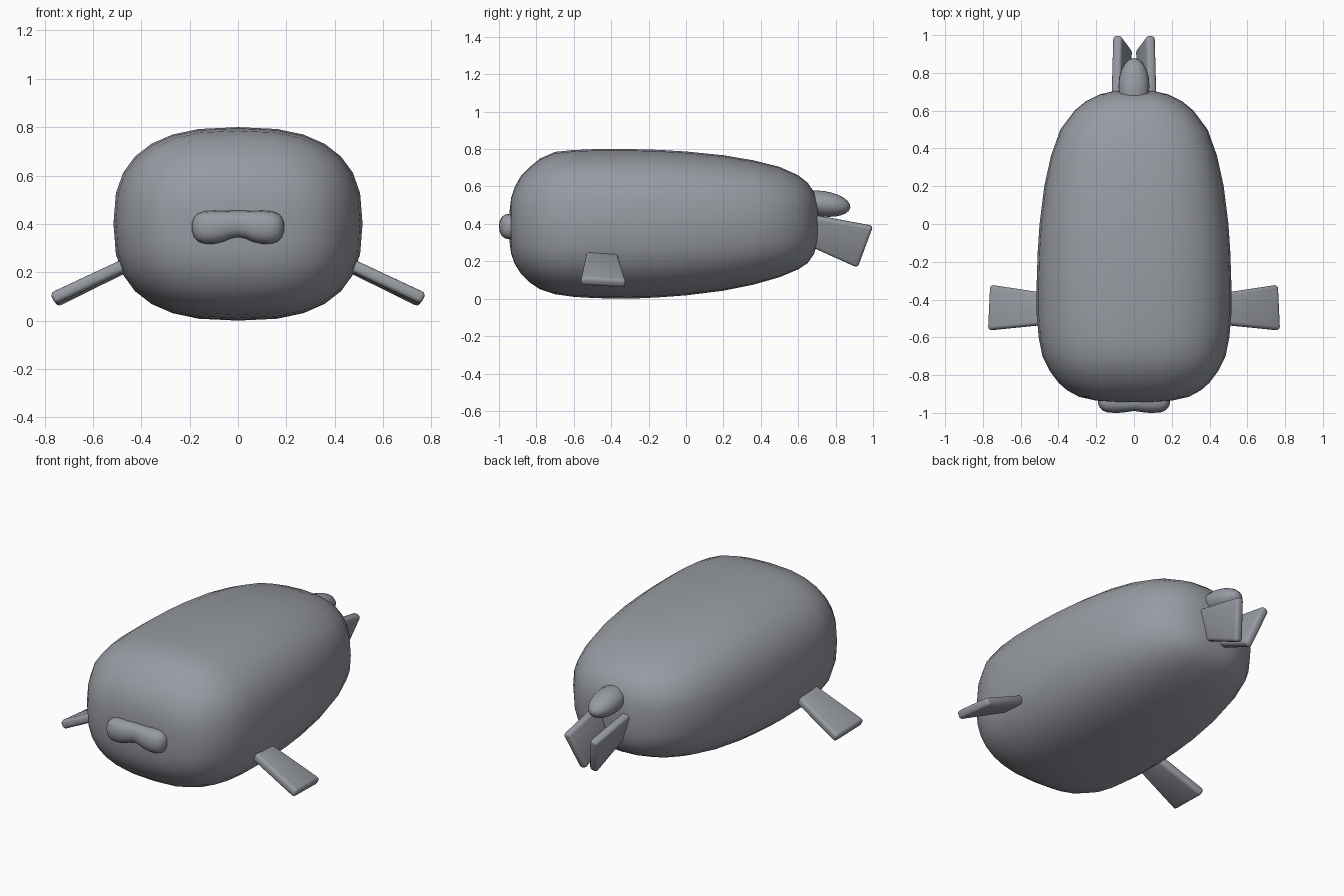
import bpy, bmesh, math
from mathutils import Vector

if "Cube" in bpy.data.objects:
    bpy.data.objects.remove(bpy.data.objects["Cube"])

grey = bpy.data.materials.new("slate grey")
grey.diffuse_color = (0.31, 0.325, 0.36, 1)
grey.use_nodes = True
grey.node_tree.nodes["Principled BSDF"].inputs["Base Color"].default_value = grey.diffuse_color


def finish(name, bm):
    bmesh.ops.recalc_face_normals(bm, faces=bm.faces)
    for f in bm.faces:
        f.smooth = True
    me = bpy.data.meshes.new(name)
    bm.to_mesh(me)
    bm.free()
    me.materials.append(grey)
    ob = bpy.data.objects.new(name, me)
    bpy.context.collection.objects.link(ob)
    return ob


def sgnpow(v, e):
    return math.copysign(abs(v) ** e, v)


def ring(n, power):
    """Unit superellipse points."""
    for i in range(n):
        t = 2 * math.pi * i / n
        yield sgnpow(math.sin(t), 2 / power), sgnpow(math.cos(t), 2 / power)


def loft(name, rings):
    """Skin a list of equal-length point rings and cap both ends."""
    bm = bmesh.new()
    vs = [[bm.verts.new(p) for p in r] for r in rings]
    n = len(vs[0])
    for a, b in zip(vs, vs[1:]):
        for i in range(n):
            j = (i + 1) % n
            bm.faces.new((a[i], a[j], b[j], b[i]))
    bm.faces.new(vs[0])
    bm.faces.new(vs[-1])
    return finish(name, bm)


def slab(name, corners, thick, side):
    """Rounded plate around four mid-plane corners, mirrored by side."""
    c = [Vector((x * side, y, z)) for x, y, z in corners]
    nrm = (c[2] - c[0]).cross(c[3] - c[1]).normalized() * thick / 2
    bm = bmesh.new()
    lo = [bm.verts.new(p - nrm) for p in c]
    hi = [bm.verts.new(p + nrm) for p in c]
    bm.faces.new(lo)
    bm.faces.new(hi)
    for i in range(4):
        j = (i + 1) % 4
        bm.faces.new((lo[i], lo[j], hi[j], hi[i]))
    bmesh.ops.recalc_face_normals(bm, faces=bm.faces)
    bmesh.ops.bevel(bm, geom=bm.edges[:], offset=0.018, segments=3,
                    profile=0.5, affect='EDGES')
    return finish(name, bm)


# Body: y, half width, bottom, top
body = [(-0.943, 0.10, 0.30, 0.47), (-0.935, 0.20, 0.24, 0.54),
        (-0.915, 0.29, 0.185, 0.60), (-0.88, 0.355, 0.13, 0.66),
        (-0.84, 0.40, 0.09, 0.70), (-0.78, 0.445, 0.05, 0.75),
        (-0.70, 0.485, 0.024, 0.785), (-0.60, 0.505, 0.010, 0.795),
        (-0.48, 0.515, 0.003, 0.80), (-0.30, 0.515, 0.0, 0.80),
        (-0.15, 0.51, 0.007, 0.796), (0.0, 0.50, 0.018, 0.787),
        (0.2, 0.475, 0.043, 0.767), (0.36, 0.44, 0.075, 0.74),
        (0.50, 0.39, 0.115, 0.705), (0.60, 0.315, 0.157, 0.66),
        (0.65, 0.255, 0.19, 0.62), (0.685, 0.185, 0.24, 0.57),
        (0.705, 0.10, 0.31, 0.49)]
loft("body", [[(u * w, y, (b + t) / 2 + v * (t - b) / 2) for u, v in ring(28, 2.6)]
              for y, w, b, t in body])

# Two-lobed muzzle: x, centre z, half height, half depth
half = [(0.0, 0.40, 0.055, 0.05), (0.03, 0.397, 0.058, 0.054), (0.065, 0.389, 0.065, 0.059),
        (0.10, 0.386, 0.069, 0.06), (0.14, 0.385, 0.067, 0.058), (0.165, 0.385, 0.058, 0.048),
        (0.18, 0.386, 0.044, 0.034), (0.19, 0.387, 0.018, 0.015)]
muzzle = [(-x, *r) for x, *r in half[:0:-1]] + half
loft("muzzle", [[(x, -0.94 + u * d, z + v * h) for u, v in ring(16, 2.3)]
                for x, z, h, d in muzzle])

# Front flippers and tail flippers
flipper = [(0.44, -0.53, 0.245), (0.44, -0.37, 0.235),
           (0.757, -0.322, 0.078), (0.768, -0.563, 0.092)]
tail_fin = [(0.102, 0.60, 0.462), (0.045, 0.60, 0.31),
            (0.030, 0.918, 0.168), (0.090, 1.0, 0.388)]
for label, s in (("right", 1), ("left", -1)):
    slab(label + "_front_flipper", flipper, 0.05, s)
    slab(label + "_tail_flipper", tail_fin, 0.05, s)

# Stubby tail
bm = bmesh.new()
bmesh.ops.create_uvsphere(bm, u_segments=20, v_segments=12, radius=1)
tail = finish("tail", bm)
tail.scale = (0.082, 0.15, 0.068)
tail.rotation_euler = (math.radians(-8), 0, 0)
tail.location = (0, 0.73, 0.508)
